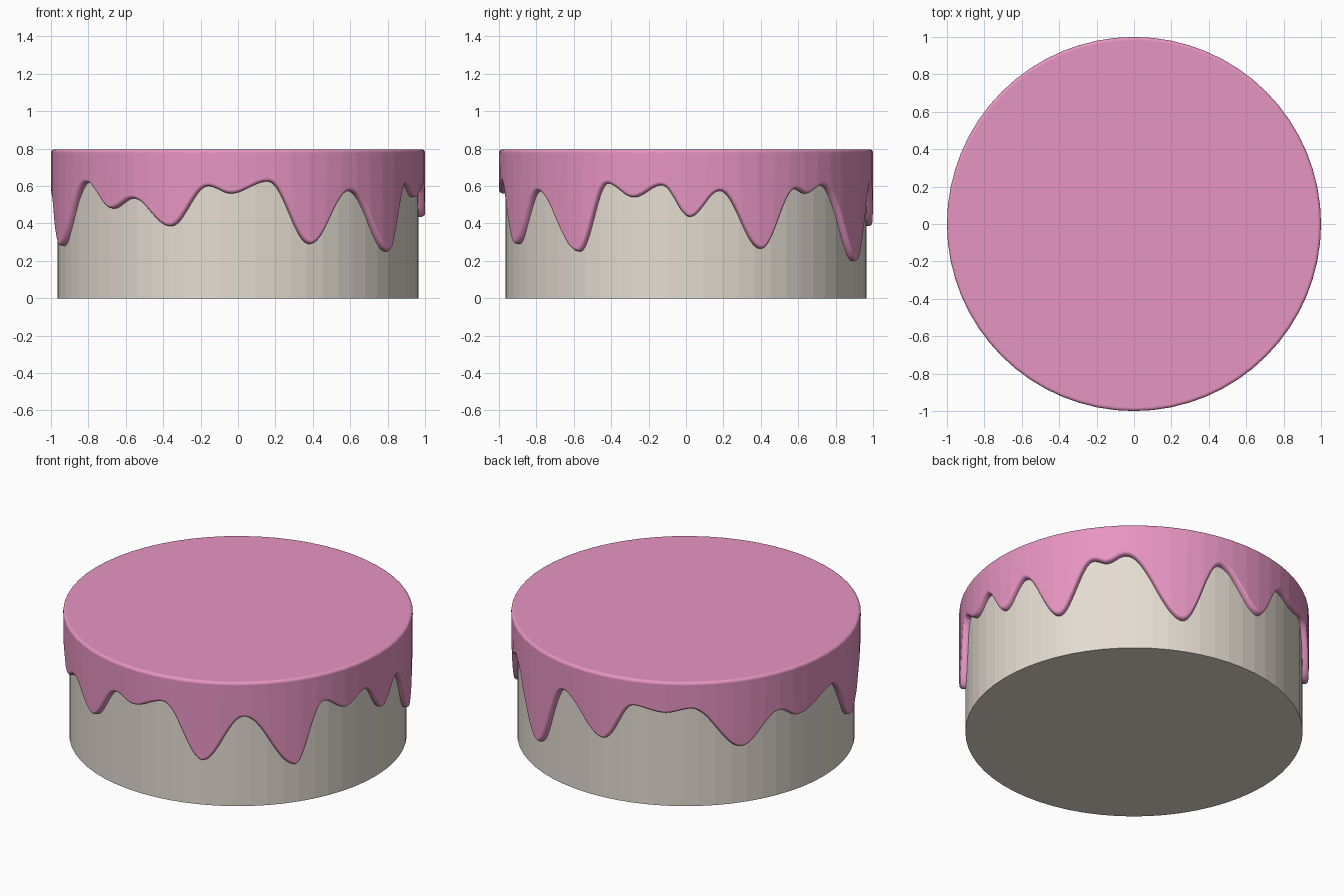
import bpy, bmesh
from math import sin, cos, pi, radians, hypot

if "Cube" in bpy.data.objects:
    bpy.data.objects.remove(bpy.data.objects["Cube"])

SIDES, SUB = 64, 6
N = SIDES * SUB
TOP = 0.795

# Drip outline: (angle in degrees, height) at each peak and tip
KEYS = [(1.2, .435), (10.6, .575), (24.1, .265), (36.3, .585), (40.8, .56),
        (47.3, .605), (66.7, .20), (80, .61), (96.3, .385), (107.3, .625),
        (118, .595), (126.7, .625), (143.8, .365), (157.5, .545), (165.5, .48),
        (182.4, .57), (196.4, .28), (215.3, .62), (226.9, .48), (235.2, .535),
        (248.4, .385), (260.6, .60), (267.7, .56), (279.4, .625), (293.1, .29),
        (307, .575), (324.4, .25), (334.6, .615), (343.4, .54), (352.4, .605)]


def drip(a):
    """Lower edge of the icing at angle a (radians)."""
    deg = (a * 180 / pi - KEYS[0][0]) % 360 + KEYS[0][0]
    pts = KEYS + [(KEYS[0][0] + 360, KEYS[0][1])]
    for (a0, z0), (a1, z1) in zip(pts, pts[1:]):
        if deg <= a1:
            return z0 + (z1 - z0) * (1 - cos(pi * (deg - a0) / (a1 - a0))) / 2
    return KEYS[0][1]


def on_wall(r, a, z):
    """Point on a faceted drum of radius r."""
    step = 2 * pi / SIDES
    rr = r * cos(step / 2) / cos(a % step - step / 2)
    return (rr * cos(a), rr * sin(a), z)


def paint(ob, name, rgb):
    mat = bpy.data.materials.new(name)
    mat.diffuse_color = (*rgb, 1)
    mat.use_nodes = True
    mat.node_tree.nodes["Principled BSDF"].inputs["Base Color"].default_value = mat.diffuse_color
    ob.data.materials.append(mat)


def make(name, rings, smooth_rows=(), caps=(True, True)):
    """Skin a stack of closed rings."""
    bm = bmesh.new()
    rows = [[bm.verts.new(p) for p in ring] for ring in rings]
    for k, (lo, hi) in enumerate(zip(rows, rows[1:])):
        n = len(lo)
        for i in range(n):
            j = (i + 1) % n
            f = bm.faces.new((lo[i], lo[j], hi[j], hi[i]))
            f.smooth = k in smooth_rows
    if caps[0]:
        bm.faces.new(rows[0][::-1])
    if caps[1]:
        bm.faces.new(rows[-1])
    me = bpy.data.meshes.new(name)
    bm.to_mesh(me)
    bm.free()
    ob = bpy.data.objects.new(name, me)
    bpy.context.collection.objects.link(ob)
    return ob


# Cake drum
drum = [[on_wall(0.965, 2 * pi * i / SIDES, z) for i in range(SIDES)]
        for z in (0, 0.77)]
paint(make("cake", drum), "sponge", (0.78, 0.72, 0.64))

# Icing: rounded dripping lip, wall, rounded top rim
angles = [2 * pi * i / N for i in range(N)]


def lip(r, inset):
    ring = []
    for a in angles:
        e = radians(0.2)
        slope = (drip(a + e) - drip(a - e)) / (2 * e)
        length = hypot(1, slope)
        ring.append(on_wall(r, a - inset * slope / length,
                            drip(a) + inset / length))
    return ring


BEAD, DEPTH, RIM = 0.016, 0.022, 0.016
rings = [lip(0.955, 0)]
for k in range(5):
    t = k / 4 * pi / 2
    rings.append(lip(1 - DEPTH * (1 - sin(t)), BEAD * (1 - cos(t))))
for k in range(5):
    t = k / 4 * pi / 2
    rings.append([on_wall(1 - RIM * (1 - cos(t)), a, TOP - RIM * (1 - sin(t)))
                  for a in angles])
icing = make("icing", rings, smooth_rows=(1, 2, 3, 4, 6, 7, 8, 9),
             caps=(False, True))
paint(icing, "pink_icing", (0.80, 0.30, 0.54))
